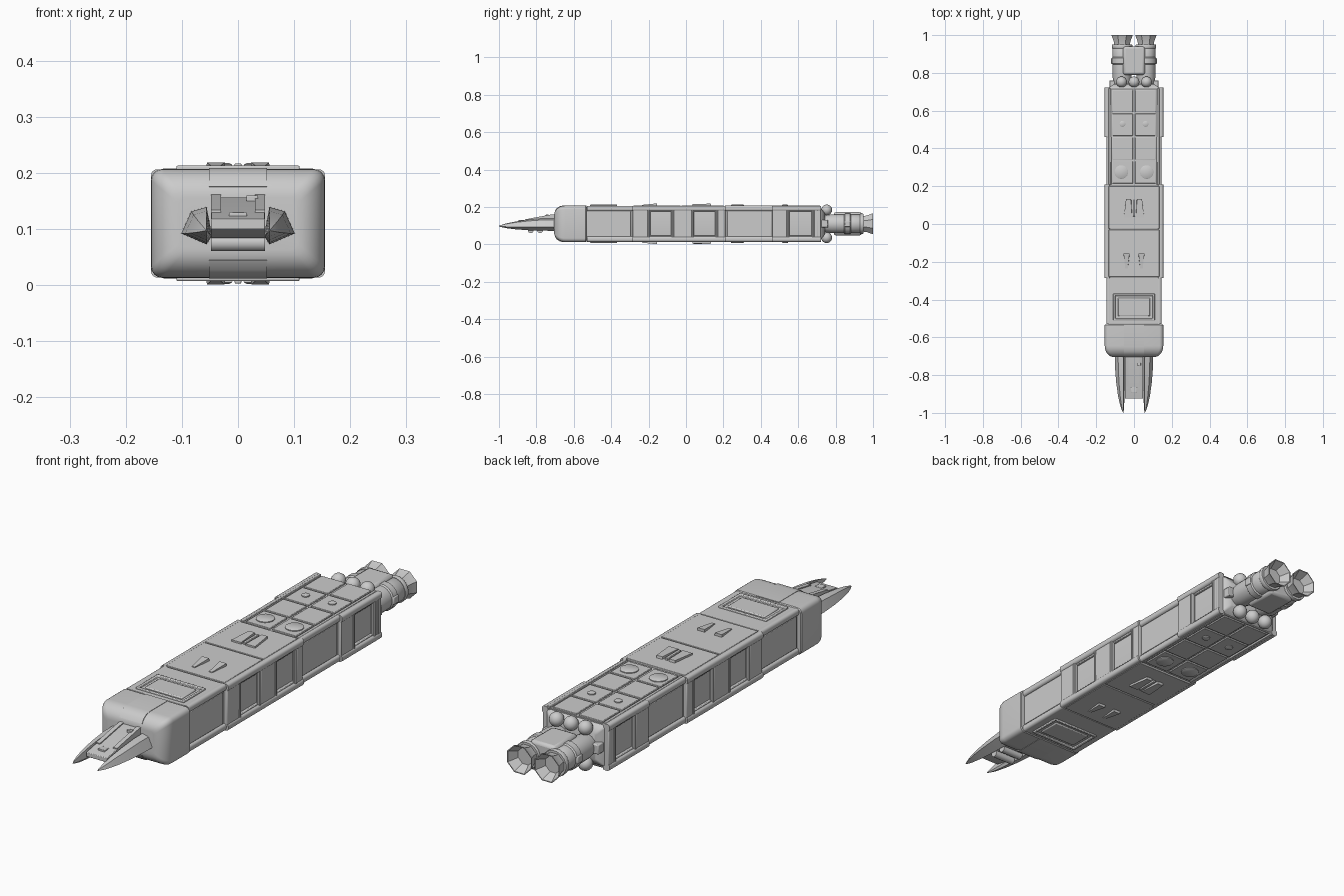
import bpy, bmesh, math

if "Cube" in bpy.data.objects:
    bpy.data.objects.remove(bpy.data.objects["Cube"])

ZC = 0.11  # every object's origin sits on the hull axis, so mirrors work about it


def finish(name, bm, mirror="", bevel=0.0, angle=35):
    bmesh.ops.recalc_face_normals(bm, faces=bm.faces)
    me = bpy.data.meshes.new(name)
    bm.to_mesh(me)
    bm.free()
    ob = bpy.data.objects.new(name, me)
    bpy.context.collection.objects.link(ob)
    ob.location.z = ZC
    if bevel:
        b = ob.modifiers.new("Bevel", "BEVEL")
        b.width, b.segments, b.limit_method = bevel, 2, "ANGLE"
    if mirror:
        m = ob.modifiers.new("Mirror", "MIRROR")
        m.use_axis = ("x" in mirror, "y" in mirror, "z" in mirror)
        m.use_mirror_merge = False
    bpy.ops.object.select_all(action="DESELECT")
    ob.select_set(True)
    bpy.context.view_layer.objects.active = ob
    bpy.ops.object.shade_smooth_by_angle(angle=math.radians(angle))
    return ob


def loft(name, sections, mirror="", bevel=0.0, angle=35):
    bm = bmesh.new()
    rings = [[bm.verts.new(p) for p in s] for s in sections]
    n = len(rings[0])
    for a, b in zip(rings, rings[1:]):
        for i in range(n):
            bm.faces.new((a[i], a[(i + 1) % n], b[(i + 1) % n], b[i]))
    bm.faces.new(rings[0])
    bm.faces.new(rings[-1])
    return finish(name, bm, mirror, bevel, angle)


def box(name, x, y, z, mirror="", bevel=0.0, inset=None):
    """Box from ranges; inset=(width, depth) sinks a panel into the top face."""
    bm = bmesh.new()
    bmesh.ops.create_cube(bm, size=1)
    for v in bm.verts:
        v.co = [(r[0] + r[1]) / 2 + c * (r[1] - r[0]) for r, c in zip((x, y, z), v.co)]
    if inset:
        bm.normal_update()
        top = [f for f in bm.faces if f.normal.z > 0.9]
        bmesh.ops.inset_region(bm, faces=top, thickness=inset[0])
        bmesh.ops.inset_region(bm, faces=top, thickness=0.002, depth=-inset[1])
    return finish(name, bm, mirror, bevel)


def rrect(y, hw, hh, r, cx=0, cz=0, n=4):
    pts = []
    for k, (sx, sz) in enumerate(((1, 1), (-1, 1), (-1, -1), (1, -1))):
        for i in range(n + 1):
            a = math.pi / 2 * (k + i / n)
            pts.append((cx + sx * (hw - r) + r * math.cos(a), y,
                        cz + sz * (hh - r) + r * math.sin(a)))
    return pts


def lathe(name, profile, n, cx=0, cz=0, mirror="", axis="y", other=0, angle=35):
    """Ring stack along an axis; profile is (position, radius)."""
    secs = []
    for t, r in profile:
        ring = []
        for i in range(n):
            a = math.tau * (i + 0.5) / n
            c, s = r * math.cos(a), r * math.sin(a)
            ring.append({"y": (cx + c, t, cz + s), "z": (cx + c, other + s, t),
                         "x": (t, other + c, cz + s)}[axis])
        secs.append(ring)
    return loft(name, secs, mirror, angle=angle)


# Hull core and tapered tail
loft("hull_core", [rrect(-0.54, .136, .09, .006), rrect(0.715, .136, .09, .006)])
loft("tail_taper", [rrect(0.71, .14, .088, .008), rrect(0.725, .13, .08, .008),
                    rrect(0.742, .105, .055, .008)])
box("tail_rim_side", (.128, .152), (.70, .722), (-.08, .08), "x", .003)

# Rounded nose block
nose = [rrect(-0.532, .152, .094, .018), rrect(-0.536, .155, .097, .02)]
for i in range(9):
    a = math.pi / 2 * i / 8
    d = 1 - math.cos(a)
    nose.append(rrect(-0.645 - 0.06 * math.sin(a), .155 - .05 * d, .097 - .05 * d, .02 - .008 * d))
loft("nose_block", nose)
strip = [(-.533, .0985), (-.65, .0985), (-.675, .0945), (-.692, .083), (-.702, .066),
         (-.69, .06), (-.533, .06)]
loft("nose_strip", [[(x, y, z) for y, z in strip] for x in (-.052, .052)], "z")

# Edge rails, wide and narrow segments alternating
for y0, y1, x in ((-.53, -.285, .132), (-.285, .21, .141), (.21, .46, .132), (.46, .722, .141)):
    loft("edge_rail", [rrect(y, .014, .0145, .011, x, .082) for y in (y0, y1)], "xz")

# Side pillars and window surrounds
for y0, y1 in ((-.285, -.205), (-.065, .03), (.17, .21), (.46, .54), (.685, .72)):
    box("side_pillar", (.12, .151), (y0, y1), (-.085, .085), "x", .003)
for y0, y1 in ((-.205, -.065), (.03, .17), (.54, .685)):
    box("window_header", (.12, .146), (y0, y1), (.062, .08), "xz", .003)
    for y in (y0 + .005, y1 - .005):
        lathe("window_post", [(-.075, .009), (.075, .009)], 10, cx=.144, axis="z", other=y, mirror="x")
for y0, y1 in ((-.525, -.295), (.22, .45)):
    box("side_panel", (.12, .139), (y0, y1), (-.066, .066), "x", .002)

# Deck plates, top and bottom
box("deck_front", (-.13, .13), (-.53, -.285), (.08, .096), "z", .002)
box("deck_middle_a", (-.134, .134), (-.28, -.03), (.08, .098), "z", .002)
box("deck_middle_b", (-.134, .134), (-.024, .2), (.08, .098), "z", .002)
box("deck_rear_border", (.122, .134), (.208, .718), (.08, .098), "xz", .002)
for i in range(4):
    y = .215 + i * .126
    box("deck_panel", (.006, .114), (y, y + .117), (.08, .0965), "xz", .002)

# Deck details
box("hatch_frame", (-.11, .11), (-.512, -.368), (.09, .103), "z", .003, (.014, .008))
box("hatch_lid", (-.085, .085), (-.488, -.392), (.09, .101), "z", .004)
lathe("round_hatch", [(.09, .036), (.1, .036), (.102, .033)], 20, cx=.067, axis="z", other=.275, mirror="xz")
lathe("small_port", [(.09, .016), (.101, .016), (.103, .012)], 12, cx=.061, axis="z", other=.53, mirror="xz")


def wedge(name, outline, heights, mirror):
    top = [(x * .94 + .003, y * .97 + outline[0][1] * .03, h) for (x, y), h in zip(outline, heights)]
    loft(name, [[(x, y, .09) for x, y in outline], top], mirror)


wedge("deck_fin", [(.022, -.155), (.056, -.155), (.046, -.238), (.032, -.238)],
      (.109, .109, .101, .101), "xz")
wedge("deck_vent", [(.008, .035), (.054, .035), (.042, .135), (.014, .135)],
      (.105, .105, .108, .108), "xz")
box("vent_spine", (-.006, .006), (.04, .13), (.09, .107), "z", .002)

# Forward prongs
sec = [(.102, -.018), (.084, .022), (.056, .03), (.046, -.022), (.056, -.038)]
prong = []
for y, s, cz in ((-.66, 1, 0), (-.76, .97, 0), (-.84, .83, -.003), (-.91, .62, -.006),
                 (-.96, .38, -.009), (-.988, .17, -.011), (-1, .04, -.012)):
    prong.append([(.056 + (x - .056) * s, y, cz + z * s) for x, z in sec])
loft("front_prong", prong, "x", angle=25)

# Sloped bridge between the prongs
side = [(-.68, .047), (-.715, .046), (-.925, .008), (-.925, -.01), (-.85, -.026), (-.68, -.035)]
loft("nose_bridge", [[(x, y, z) for y, z in side] for x in (-.048, .048)], bevel=.002)
rail = [(-.69, .053), (-.73, .048), (-.86, .024), (-.86, .012), (-.69, .012)]
loft("bridge_rail", [[(x, y, z) for y, z in rail] for x in (.03, .048)], "x")
box("bridge_latch", (-.016, .016), (-.895, -.865), (0, .02), "", .002)
box("bridge_sensor", (.015, .036), (-.75, -.735), (.03, .05), "", .002)
for y in (-.83, -.78):
    lathe("underside_roller", [(-.048, .016), (.048, .016)], 12, cz=-.034, axis="x", other=y)

# Twin engines with octagonal nozzles
lathe("engine_body", [(.72, .043), (.755, .047), (.775, .051), (.845, .051), (.85, .056), (.878, .056),
                      (.883, .051), (.935, .051), (.945, .044), (.96, .04)], 16, cx=.063, mirror="x")
lathe("engine_nozzle", [(.94, .045), (.965, .047), (1.0, .061), (1.0, .057), (.975, .044), (.945, .028)],
      8, cx=.063, mirror="x", angle=20)
lathe("engine_collar", [(.93, .053), (.934, .055), (.946, .055), (.95, .053)], 16, cx=.063, mirror="x")
box("engine_block", (-.058, .058), (.79, .94), (-.062, .062), "", .012)
box("engine_lug", (.108, .121), (.848, .88), (-.016, .016), "x", .004)
box("tail_gusset", (.1, .13), (.715, .76), (-.02, .02), "x", .004)

# Spherical tanks around the tail
for x in (0, .066):
    bm = bmesh.new()
    bmesh.ops.create_uvsphere(bm, u_segments=16, v_segments=10, radius=.029)
    bmesh.ops.translate(bm, verts=bm.verts, vec=(x, .752, .074))
    finish("tail_tank", bm, "xz" if x else "z")
